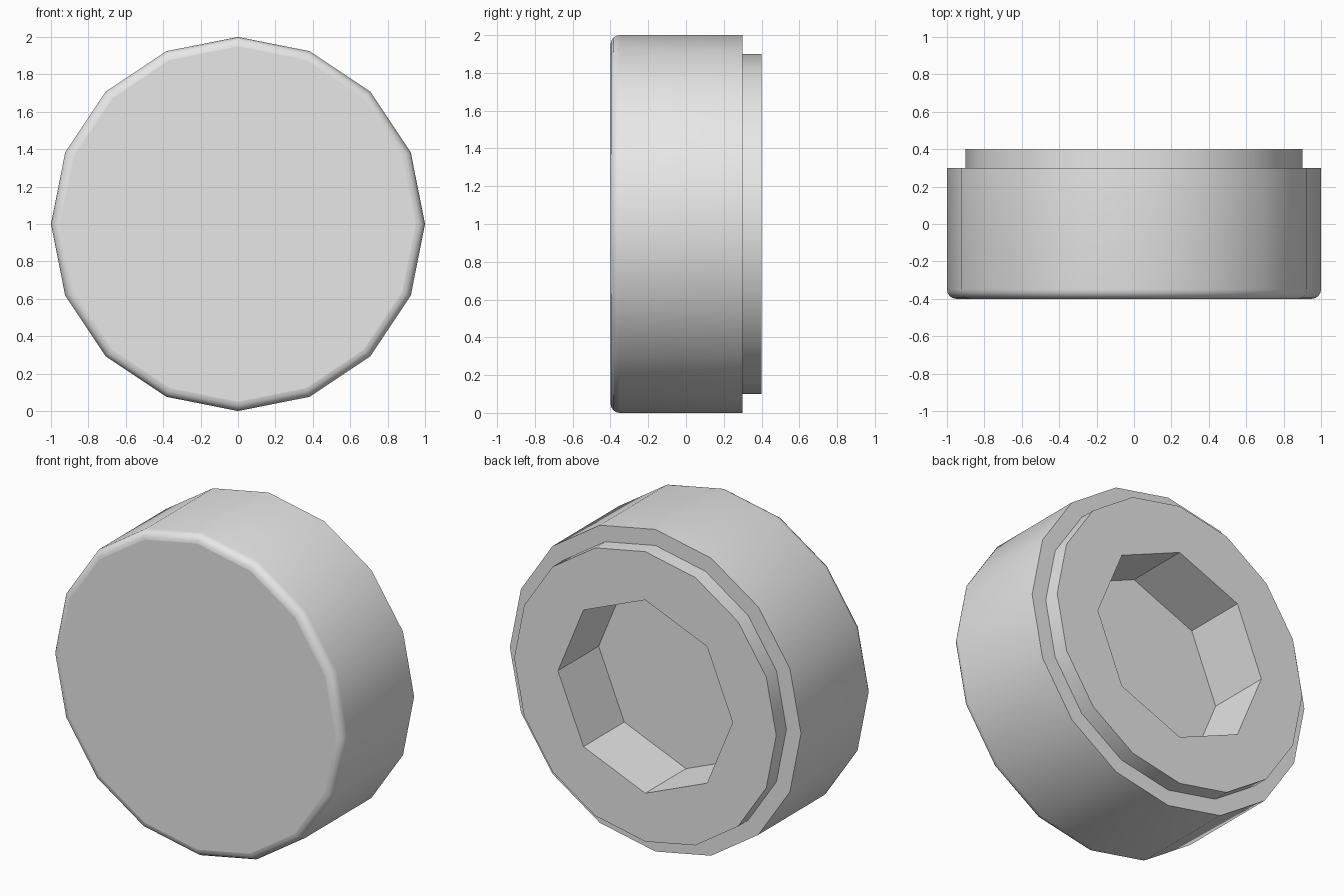
import bpy
import bmesh
from math import cos, sin, pi, radians
from mathutils import Matrix

cube = bpy.data.objects.get("Cube")
if cube:
    bpy.data.objects.remove(cube, do_unlink=True)

grey = bpy.data.materials.new("light_grey")
grey.use_nodes = True
colour = (0.8, 0.8, 0.8, 1)
grey.diffuse_color = colour
grey.node_tree.nodes["Principled BSDF"].inputs["Base Color"].default_value = colour


def lathe(name, profile, sides):
    """Solid from (radius, y) rings around the y axis, with a corner at the top."""
    bm = bmesh.new()
    rings = []
    for r, y in profile:
        angles = [2 * pi * i / sides for i in range(sides)]
        rings.append([bm.verts.new((r * sin(a), y, 1 + r * cos(a))) for a in angles])
    for a, b in zip(rings, rings[1:]):
        for i in range(sides):
            j = (i + 1) % sides
            bm.faces.new((a[i], a[j], b[j], b[i]))
    bm.faces.new(rings[0])
    bm.faces.new(rings[-1])
    bmesh.ops.recalc_face_normals(bm, faces=bm.faces)
    mesh = bpy.data.meshes.new(name)
    bm.to_mesh(mesh)
    bm.free()
    mesh.materials.append(grey)
    obj = bpy.data.objects.new(name, mesh)
    bpy.context.collection.objects.link(obj)
    return obj


# Sixteen-sided body: rounded front rim, stepped collar at the back
round_r, steps = 0.05, 4
rim = []
for k in range(steps + 1):
    t = pi / 2 * k / steps
    rim.append((1 - round_r + round_r * sin(t), -0.4 + round_r - round_r * cos(t)))
body = lathe("cap_body", rim + [(1, 0.3), (0.9, 0.3), (0.9, 0.4)], 16)

# Octagonal socket sunk into the back
cutter = lathe("socket_cutter", [(0.6, 0), (0.6, 0.6)], 8)
cutter.hide_render = True
cut = body.modifiers.new("socket", 'BOOLEAN')
cut.operation = 'DIFFERENCE'
cut.solver = 'EXACT'
cut.object = cutter
bpy.ops.object.select_all(action='DESELECT')
body.select_set(True)
bpy.context.view_layer.objects.active = body
bpy.ops.object.modifier_apply(modifier=cut.name)
bpy.data.objects.remove(cutter, do_unlink=True)

# Smooth wall and rim, flat front and back faces
bpy.ops.object.shade_smooth_by_angle(angle=radians(30))
for face in body.data.polygons:
    if abs(face.normal.y) > 0.999:
        face.use_smooth = False
